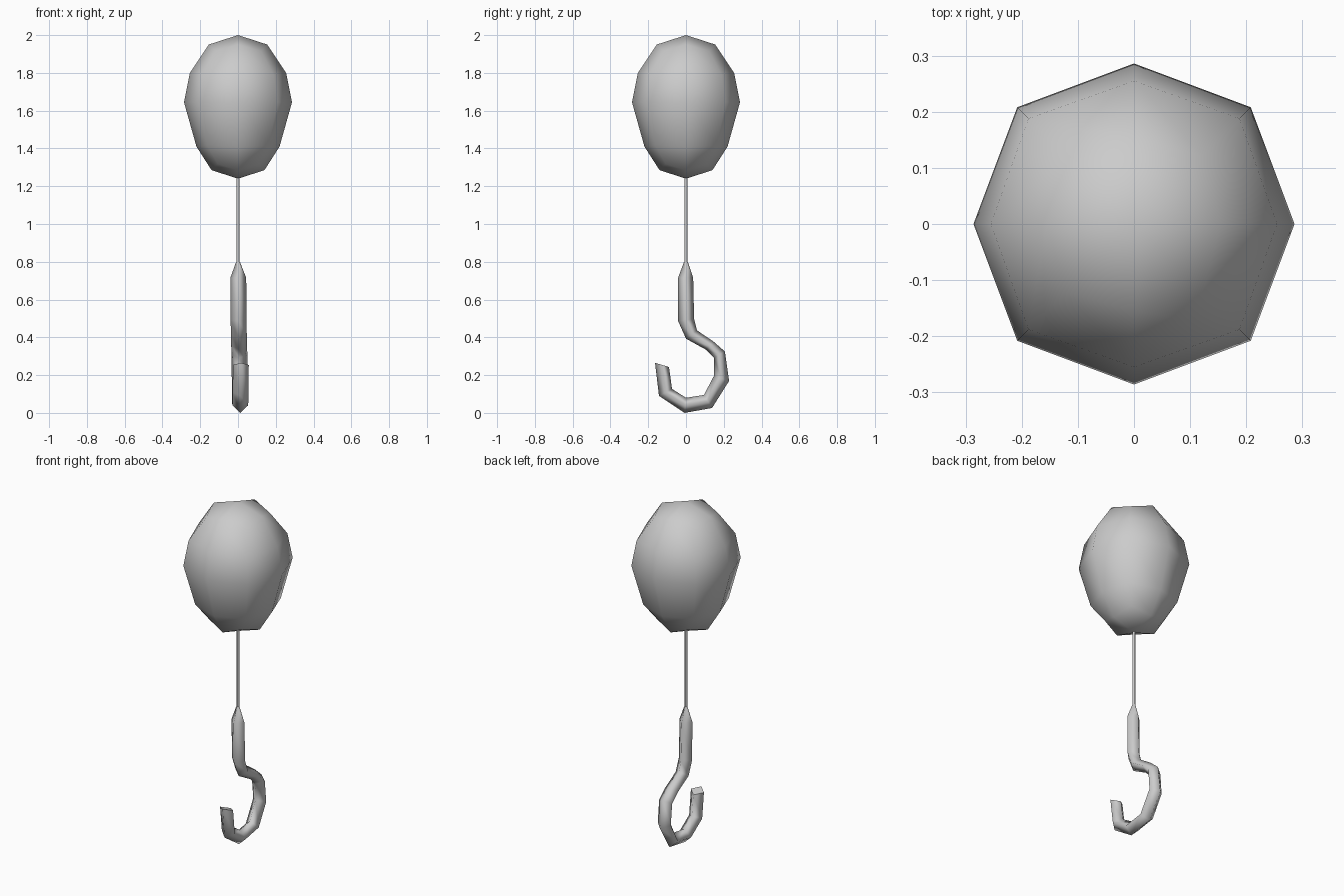
import bpy, bmesh

if "Cube" in bpy.data.objects:
    bpy.data.objects.remove(bpy.data.objects["Cube"])


def finish(name, bm, flat_faces=()):
    bmesh.ops.recalc_face_normals(bm, faces=bm.faces)
    for f in bm.faces:
        f.smooth = f not in flat_faces
    mesh = bpy.data.meshes.new(name)
    bm.to_mesh(mesh)
    bm.free()
    obj = bpy.data.objects.new(name, mesh)
    bpy.context.collection.objects.link(obj)
    return obj


def bridge(bm, a, b):
    n = len(a)
    for i in range(n):
        bm.faces.new((a[i], a[(i + 1) % n], b[(i + 1) % n], b[i]))


# Balloon: eight-sided rings, (side radius, side z, corner x/y, corner z)
rings = [(.155, 1.95, .122, 1.915), (.255, 1.80, .188, 1.79),
         (.286, 1.645, .208, 1.645), (.22, 1.41, .163, 1.415),
         (.14, 1.285, .108, 1.318)]
around = [(1, 0), (1, 1), (0, 1), (-1, 1), (-1, 0), (-1, -1), (0, -1), (1, -1)]
bm = bmesh.new()
loops = []
for r, z, c, cz in rings:
    loops.append([bm.verts.new((x * c, y * c, cz) if x and y else (x * r, y * r, z))
                  for x, y in around])
for a, b in zip(loops, loops[1:]):
    bridge(bm, a, b)
# four quads close each end of the balloon
for loop, z in ((loops[0], 2.0), (loops[-1], 1.24)):
    pole = bm.verts.new((0, 0, z))
    for i in range(0, 8, 2):
        bm.faces.new((pole, loop[i], loop[i + 1], loop[(i + 2) % 8]))
finish("balloon", bm)


# Tube with a diamond section, from paired side points (y, z, y, z)
def diamond_tube(name, pairs, half_widths, shift=0.0):
    bm = bmesh.new()
    loops = []
    for i, ((y0, z0, y1, z1), w) in enumerate(zip(pairs, half_widths)):
        x = shift * i / (len(pairs) - 1)
        y, z = (y0 + y1) / 2, (z0 + z1) / 2
        loops.append([bm.verts.new(p) for p in
                      ((x, y0, z0), (x + w, y, z), (x, y1, z1), (x - w, y, z))])
    for a, b in zip(loops, loops[1:]):
        bridge(bm, a, b)
    caps = [bm.faces.new(loops[0]), bm.faces.new(loops[-1])]
    return finish(name, bm, caps)


# String
diamond_tube("string", [(-.009, 1.25, .009, 1.25), (-.009, .79, .009, .79)], [.009] * 2)

# Hook with tapered top
hook = [(-.01, .80, .01, .80), (-.042, .715, .038, .715), (-.042, .487, .043, .497),
        (0, .393, .058, .437), (.105, .335, .145, .378), (.148, .291, .206, .325),
        (.148, .196, .228, .169), (.095, .095, .138, .026), (0, .08, -.008, 0),
        (-.074, .127, -.143, .09), (-.09, .243, -.164, .265)]
diamond_tube("hook", hook, [.01] + [.042] * 10, shift=.015)
